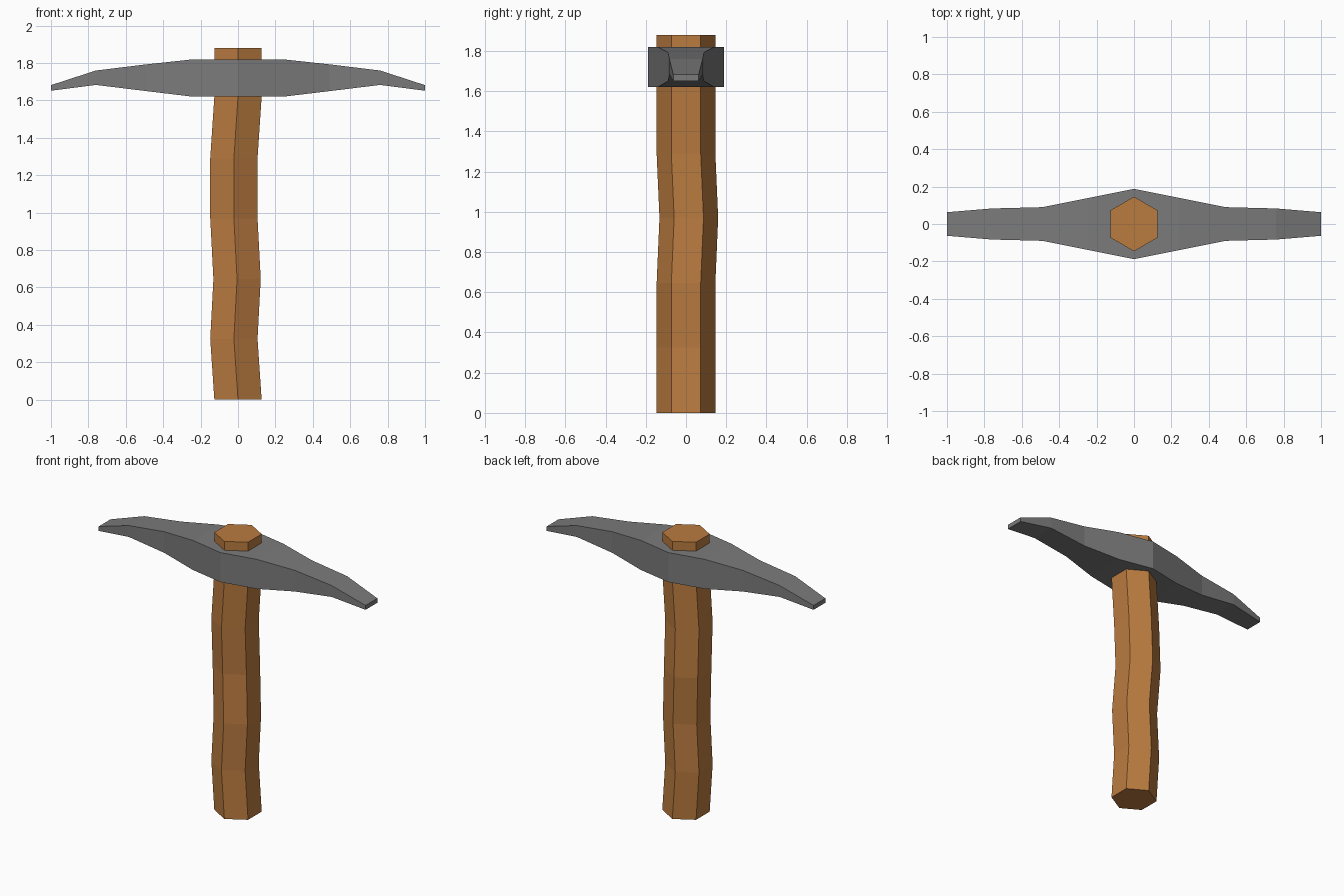
import bpy
import bmesh
from math import cos, sin, tau

cube = bpy.data.objects.get("Cube")
if cube:
    bpy.data.objects.remove(cube, do_unlink=True)


def make_material(name, colour):
    mat = bpy.data.materials.new(name)
    mat.use_nodes = True
    mat.diffuse_color = colour
    mat.node_tree.nodes["Principled BSDF"].inputs["Base Color"].default_value = colour
    return mat


def loft(name, rings, mat):
    """Skin a series of equal rings and cap both ends."""
    bm = bmesh.new()
    loops = [[bm.verts.new(p) for p in ring] for ring in rings]
    for a, b in zip(loops, loops[1:]):
        n = len(a)
        for i in range(n):
            j = (i + 1) % n
            bm.faces.new((a[i], a[j], b[j], b[i]))
    bm.faces.new(loops[0])
    bm.faces.new(loops[-1])
    bmesh.ops.recalc_face_normals(bm, faces=bm.faces)
    mesh = bpy.data.meshes.new(name)
    bm.to_mesh(mesh)
    bm.free()
    mesh.materials.append(mat)
    obj = bpy.data.objects.new(name, mesh)
    bpy.context.collection.objects.link(obj)
    return obj


wood = make_material("warm wood", (0.49, 0.198, 0.051, 1))
iron = make_material("grey iron", (0.198, 0.198, 0.198, 1))

# Handle: hexagonal shaft, slightly crooked (height, x shift, y shift)
RADIUS = 0.146
path = [(0, 0, 0), (0.325, -0.022, 0), (0.645, -0.005, 0), (0.97, -0.022, 0.014),
        (1.29, -0.022, 0), (1.62, 0, 0), (1.88, 0, 0)]
loft("handle", [[(dx + RADIUS * sin(tau * i / 6), dy + RADIUS * cos(tau * i / 6), z)
                 for i in range(6)] for z, dx, dy in path], wood)

# Head: rectangular sections tapering to both tips (x, half width, bottom, top)
half = [(0, 0.188, 1.62, 1.82), (0.24, 0.14, 1.62, 1.82), (0.49, 0.09, 1.65, 1.793),
        (0.76, 0.083, 1.683, 1.76), (1, 0.063, 1.652, 1.682)]
sections = [(-x, w, lo, hi) for x, w, lo, hi in reversed(half[1:])] + half
loft("pick_head", [[(x, -w, lo), (x, w, lo), (x, w, hi), (x, -w, hi)]
                   for x, w, lo, hi in sections], iron)
